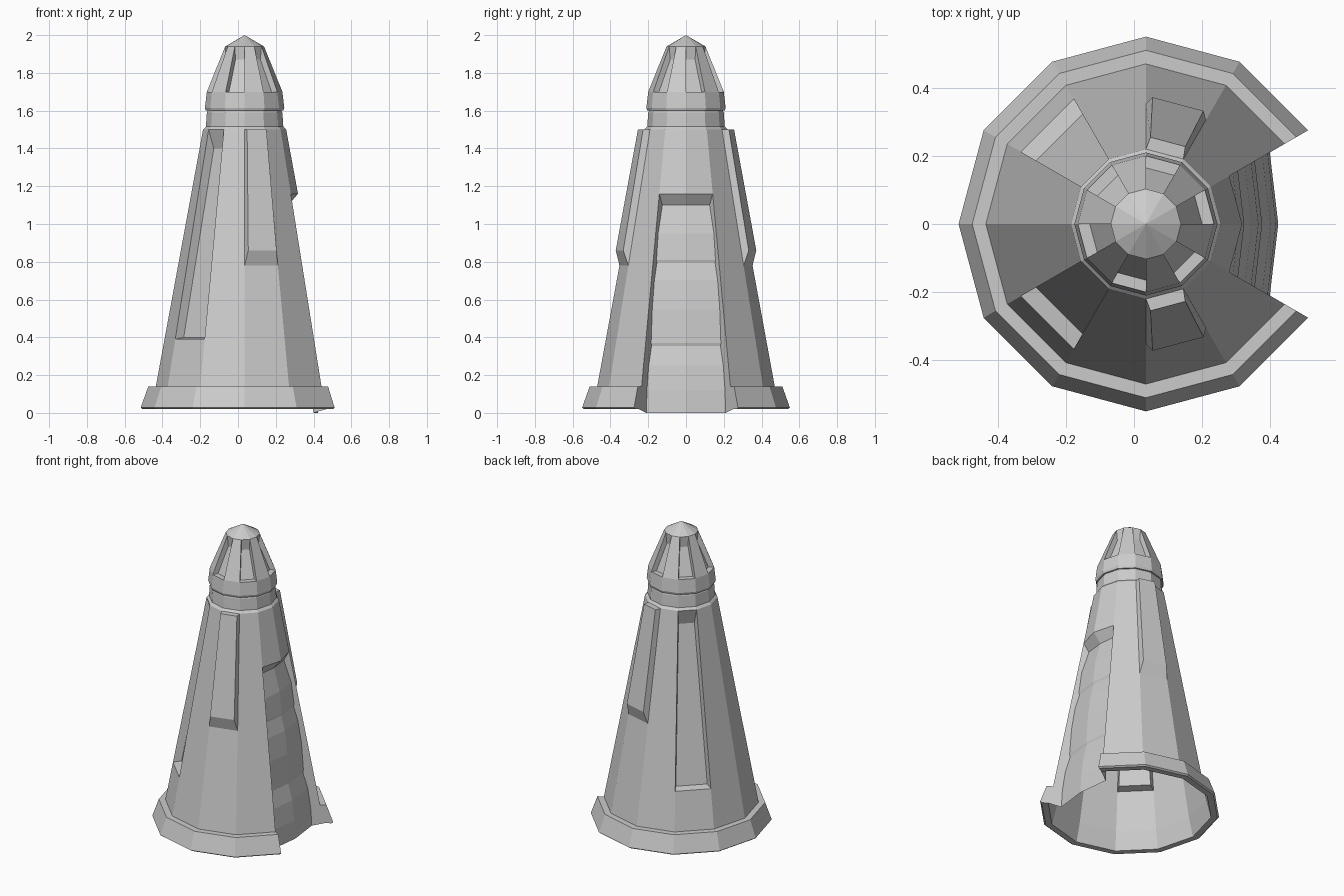
import bpy, bmesh
from math import sin, cos, radians

if "Cube" in bpy.data.objects:
    bpy.data.objects.remove(bpy.data.objects["Cube"])

CX = 0.035  # axis of the tower


def P(r, deg, z):
    return (CX + r * cos(radians(deg)), r * sin(radians(deg)), z)


class Part:
    """Collects faces and turns them into a flat-shaded object."""
    def __init__(self, name):
        self.name, self.bm = name, bmesh.new()

    def face(self, *pts):
        self.bm.faces.new([self.bm.verts.new(p) for p in pts])

    def strip(self, a0, a1, profile, s0=1, s1=1):
        for (r, z), (R, Z) in zip(profile, profile[1:]):
            pts = [P(r * s0, a0, z), P(r * s1, a1, z), P(R * s1, a1, Z)]
            if R > 0:
                pts.append(P(R * s0, a0, Z))
            self.face(*pts)

    def panel(self, a, z0, z1, i0, i1, depth, inset, rad):
        """Raised (depth > 0) or sunk (depth < 0) panel on one 30 degree side."""
        b, c = a + inset, a + 30 - inset
        out = [P(rad(z0), a, z0), P(rad(z0), a + 30, z0),
               P(rad(z1), a + 30, z1), P(rad(z1), a, z1)]
        inn = [P(rad(i0) + depth, b, i0), P(rad(i0) + depth, c, i0),
               P(rad(i1) + depth, c, i1), P(rad(i1) + depth, b, i1)]
        self.face(*inn)
        for k in range(4):
            j = (k + 1) % 4
            self.face(out[k], out[j], inn[j], inn[k])

    def finish(self):
        bmesh.ops.remove_doubles(self.bm, verts=self.bm.verts, dist=0.0005)
        bmesh.ops.recalc_face_normals(self.bm, faces=self.bm.faces)
        me = bpy.data.meshes.new(self.name)
        self.bm.to_mesh(me)
        self.bm.free()
        bpy.context.collection.objects.link(bpy.data.objects.new(self.name, me))


def line(z0, r0, z1, r1):
    return lambda z: r0 + (r1 - r0) * (z - z0) / (z1 - z0)


cone = line(0.14, 0.47, 1.5, 0.22)
dome = line(1.7, 0.20, 1.94, 0.103)

# tapered body with raised side panels, sunk rear panels and a doorway
body = Part("tower_body")
RAISED, SUNK, DOOR = (60, 270), (120, 210), (-30, 0)
for a in range(-30, 330, 30):
    bottom, top = 0.14, 1.5
    if a in RAISED:
        body.panel(a, 0.78, 1.5, 0.86, 1.5, 0.035, 3, cone)
        top = 0.78
    elif a in SUNK:
        body.panel(a, 0.39, 1.5, 0.40, 1.4, -0.05, 0, cone)
        top = 0.39
    elif a in DOOR:
        bottom = 1.16
    body.strip(a, a + 30, [(cone(bottom), bottom), (cone(top), top)])

# doorway: lip, three bulging boards and side walls
board = [(0.42, 0), (0.413, 0.12), (0.395, 0.25), (0.365, 0.355), (0.369, 0.37),
         (0.357, 0.55), (0.335, 0.70), (0.308, 0.795), (0.312, 0.81),
         (0.295, 0.95), (0.25, 1.10)]
lip = [board[-1], (cone(1.16), 1.16)]
for a, s0, s1 in ((-30, 1, 0.925), (0, 0.925, 1)):
    body.strip(a, a + 30, board, s0, s1)
    (r, z), (R, Z) = lip
    body.face(P(r * s0, a, z), P(r * s1, a + 30, z), P(R, a + 30, Z), P(R, a, Z))
for a in (-30, 30):
    edge = board + [lip[1], (0.47, 0.14), (0.50, 0.02)]
    body.face(*[P(r, a, z) for r, z in edge])
body.finish()

# foot ring, open at the doorway
foot = Part("foot_ring")
ring = [(0.47, 0.14), (0.50, 0.02), (0.54, 0.02), (0.55, 0.028), (0.51, 0.14)]
for a in range(30, 330, 30):
    foot.strip(a, a + 30, ring + ring[:1])
for a in (30, 330):
    foot.face(*[P(r, a, z) for r, z in ring])
foot.finish()

# collar and head with six sunk slots
head = Part("slotted_head")
neck = [(0.22, 1.5), (0.205, 1.515), (0.20, 1.59), (0.195, 1.60), (0.205, 1.60),
        (0.21, 1.615), (0.20, 1.70)]
for a in range(0, 360, 30):
    head.strip(a, a + 30, neck)
    if a % 60 == 0:
        head.panel(a, 1.70, 1.94, 1.70, 1.87, -0.035, 0, dome)
    else:
        head.strip(a, a + 30, [(0.20, 1.70), (0.103, 1.94)])
    head.strip(a, a + 30, [(0.103, 1.94), (0, 2.0)])
head.finish()
